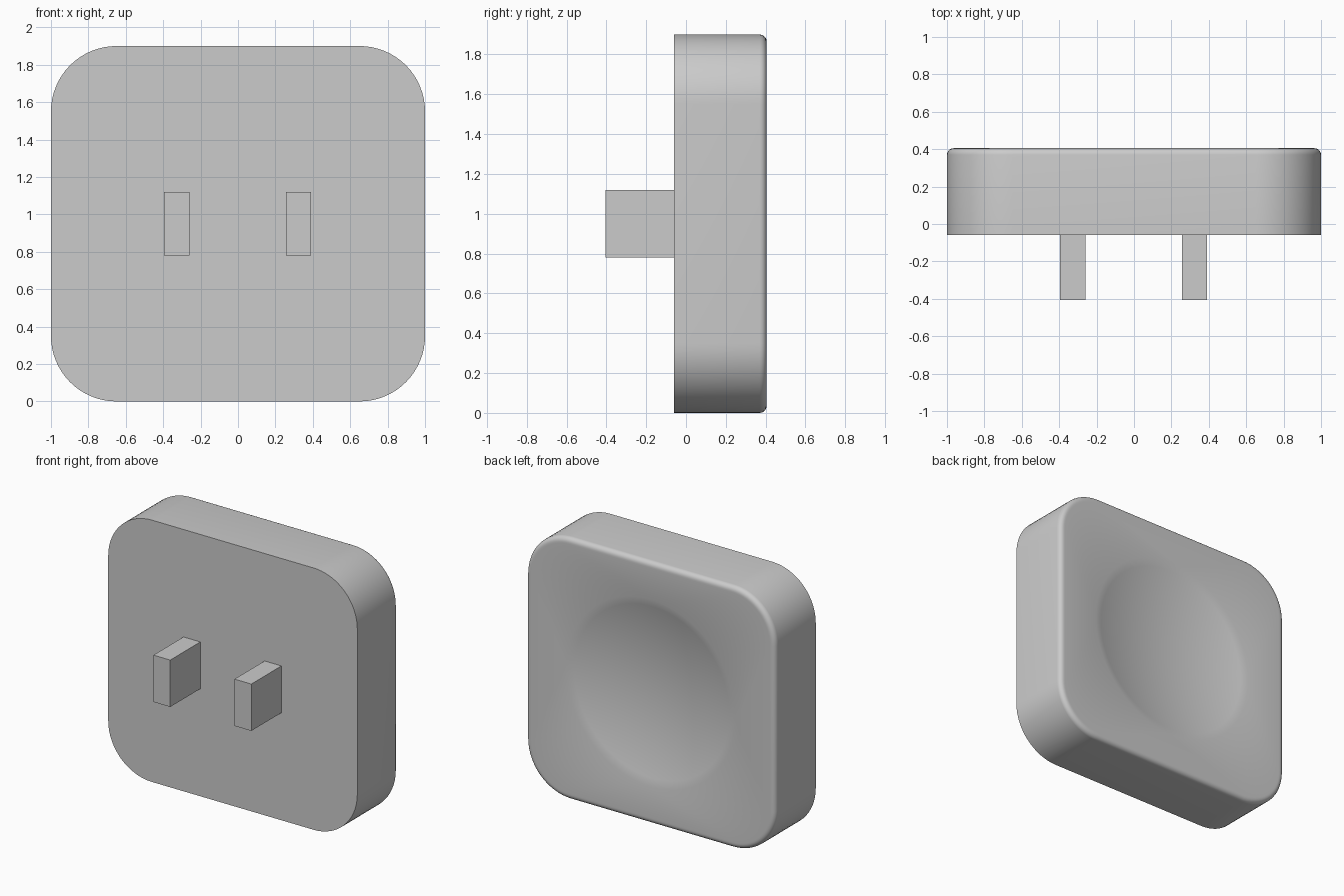
import bpy
import bmesh
from math import sin, cos, pi

if "Cube" in bpy.data.objects:
    bpy.data.objects.remove(bpy.data.objects["Cube"], do_unlink=True)

HALF_W, HALF_H, CORNER = 1.0, 0.95, 0.35
FRONT, BACK, FILLET = -0.06, 0.405, 0.035
DISH_R, DISH_DEPTH = 0.68, 0.09
ARC = 16                       # segments per rounded corner

grey = bpy.data.materials.new("light grey")
grey.use_nodes = True
colour = (0.6, 0.6, 0.6, 1)
grey.diffuse_color = colour
grey.node_tree.nodes["Principled BSDF"].inputs["Base Color"].default_value = colour


def make_object(name, bm):
    bmesh.ops.recalc_face_normals(bm, faces=bm.faces)
    mesh = bpy.data.meshes.new(name)
    bm.to_mesh(mesh)
    bm.free()
    mesh.materials.append(grey)
    obj = bpy.data.objects.new(name, mesh)
    bpy.context.collection.objects.link(obj)
    return obj


def rounded_ring(bm, inset, y):
    """Rounded rectangle outline, shrunk by inset."""
    r = CORNER - inset
    ring = []
    for q, (sx, sz) in enumerate([(1, 1), (-1, 1), (-1, -1), (1, -1)]):
        for i in range(ARC + 1):
            a = (q + i / ARC) * pi / 2
            ring.append(bm.verts.new((sx * (HALF_W - CORNER) + r * cos(a), y,
                                      HALF_H + sz * (HALF_H - CORNER) + r * sin(a))))
    return ring


def circle_ring(bm, r, y):
    n = 4 * (ARC + 1)
    angles = [(j + 0.5) * 2 * pi / n for j in range(n)]
    return [bm.verts.new((r * cos(a), y, HALF_H + r * sin(a))) for a in angles]


# Body: rounded square block with a filleted back edge and a shallow round dish
bm = bmesh.new()
rings = [rounded_ring(bm, 0, FRONT)]
for k in range(6):
    a = k / 5 * pi / 2
    rings.append(rounded_ring(bm, FILLET * (1 - cos(a)), BACK - FILLET * (1 - sin(a))))
rings.append(rounded_ring(bm, FILLET + 0.01, BACK))
sphere_r = (DISH_R ** 2 + DISH_DEPTH ** 2) / (2 * DISH_DEPTH)
bottom = BACK - DISH_DEPTH
for k in range(12, 0, -1):
    r = DISH_R * k / 12
    rings.append(circle_ring(bm, r, bottom + sphere_r - (sphere_r ** 2 - r ** 2) ** 0.5))
for ring_a, ring_b in zip(rings, rings[1:]):
    for j in range(len(ring_a)):
        bm.faces.new((ring_a[j - 1], ring_a[j], ring_b[j], ring_b[j - 1]))
bm.faces.new(rings[0])
pole = bm.verts.new((0, bottom, HALF_H))
for j in range(len(rings[-1])):
    bm.faces.new((rings[-1][j - 1], rings[-1][j], pole))
body = make_object("body", bm)
bpy.ops.object.select_all(action="DESELECT")
body.select_set(True)
bpy.context.view_layer.objects.active = body
bpy.ops.object.shade_smooth_by_angle(angle=pi / 6)

# Two flat-faced prongs standing out of the front
for name, x in (("right_prong", -0.328), ("left_prong", 0.323)):
    bm = bmesh.new()
    bmesh.ops.create_cube(bm, size=1)
    bmesh.ops.scale(bm, vec=(0.135, FRONT + 0.405, 0.34), verts=bm.verts)
    bmesh.ops.translate(bm, vec=(x, (FRONT - 0.405) / 2, HALF_H), verts=bm.verts)
    make_object(name, bm)
